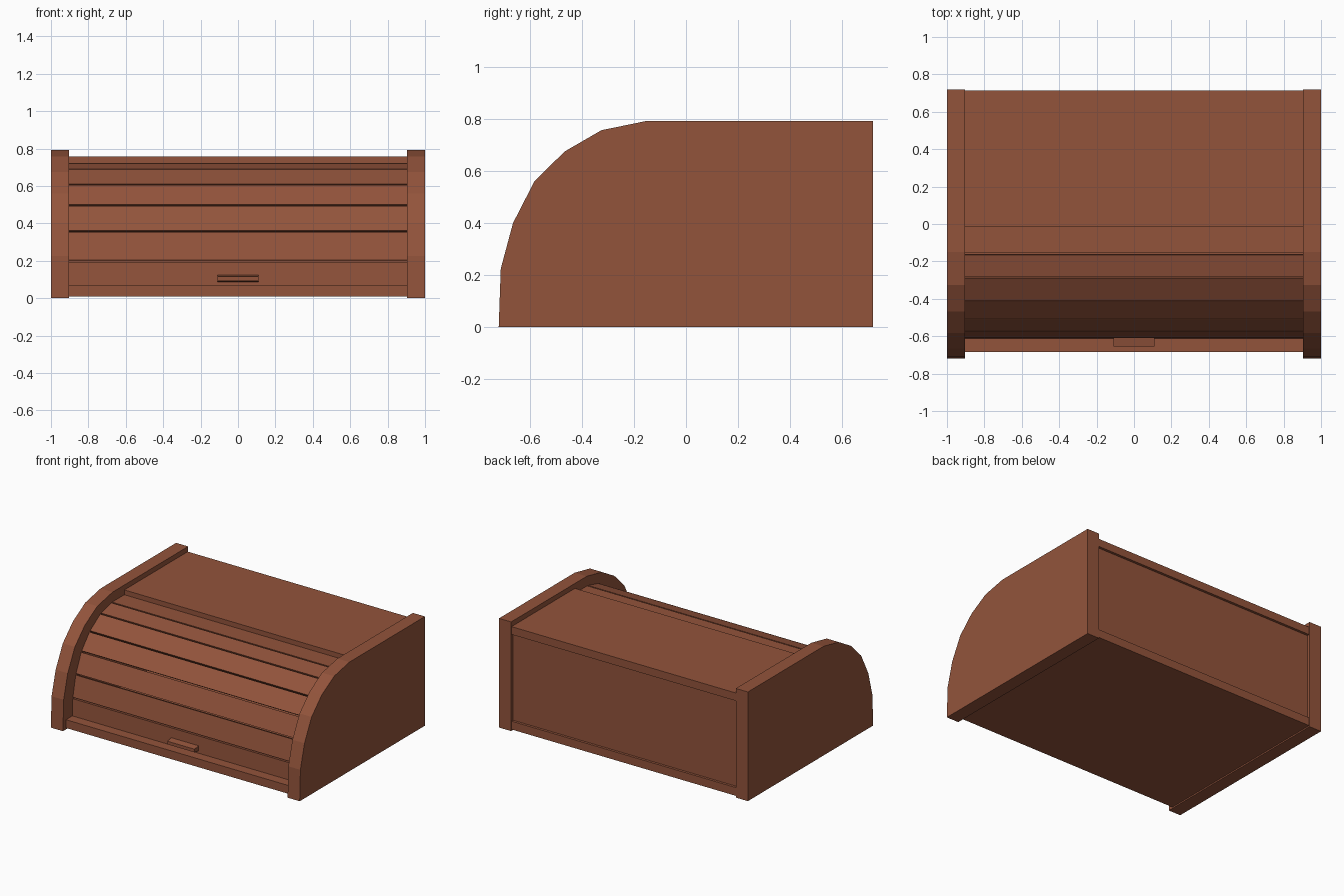
import bpy, bmesh
from mathutils import Vector

if "Cube" in bpy.data.objects:
    bpy.data.objects.remove(bpy.data.objects["Cube"])

wood = bpy.data.materials.new("warm brown wood")
wood.diffuse_color = (0.29, 0.088, 0.044, 1)
wood.use_nodes = True
wood.node_tree.nodes["Principled BSDF"].inputs["Base Color"].default_value = wood.diffuse_color


def prism(name, profile, x0, x1):
    """Extrude a (y, z) profile along x."""
    bm = bmesh.new()
    face = bm.faces.new([bm.verts.new((x0, y, z)) for y, z in profile])
    out = bmesh.ops.extrude_face_region(bm, geom=[face])
    new = [v for v in out["geom"] if isinstance(v, bmesh.types.BMVert)]
    bmesh.ops.translate(bm, verts=new, vec=(x1 - x0, 0, 0))
    bmesh.ops.recalc_face_normals(bm, faces=bm.faces)
    mesh = bpy.data.meshes.new(name)
    bm.to_mesh(mesh)
    bm.free()
    mesh.materials.append(wood)
    obj = bpy.data.objects.new(name, mesh)
    bpy.context.collection.objects.link(obj)
    return obj


def board(name, y0, y1, z0, z1, half=0.905):
    return prism(name, [(y0, z0), (y1, z0), (y1, z1), (y0, z1)], -half, half)


# Side panels with the faceted rounded front
side = [(-0.72, 0), (-0.712, 0.225), (-0.665, 0.40), (-0.583, 0.56),
        (-0.467, 0.675), (-0.325, 0.757), (-0.15, 0.793), (0.718, 0.793), (0.718, 0)]
prism("left_side_panel", side, -1.0, -0.903)
prism("right_side_panel", side, 0.903, 1.0)

# Fixed boards
board("base_board", -0.685, 0.713, 0.01, 0.07)
board("top_board", -0.015, 0.713, 0.70, 0.757)
board("back_panel", 0.665, 0.695, 0.07, 0.70)

# Roll-up front: flat slats following the curve, with thin open gaps
curve = [(-0.612, 0.068), (-0.607, 0.198), (-0.572, 0.357), (-0.508, 0.498),
         (-0.412, 0.608), (-0.287, 0.69), (-0.16, 0.722), (0.02, 0.722)]
for i in range(len(curve) - 1):
    a, b = Vector(curve[i]), Vector(curve[i + 1])
    d = (b - a).normalized()
    inward = Vector((d.y, -d.x)) * 0.03
    a2 = a + d * (0.0 if i == 0 else 0.005)
    b2 = b - d * 0.005
    pts = [a2, b2, b2 + inward - d * 0.004, a2 + inward + d * 0.004]
    prism("shutter_slat_%d" % (i + 1), [tuple(p) for p in pts], -0.905, 0.905)

# Finger grip on the lowest slat
prism("handle", [(-0.6, 0.085), (-0.655, 0.092), (-0.655, 0.115), (-0.6, 0.125)], -0.11, 0.11)
